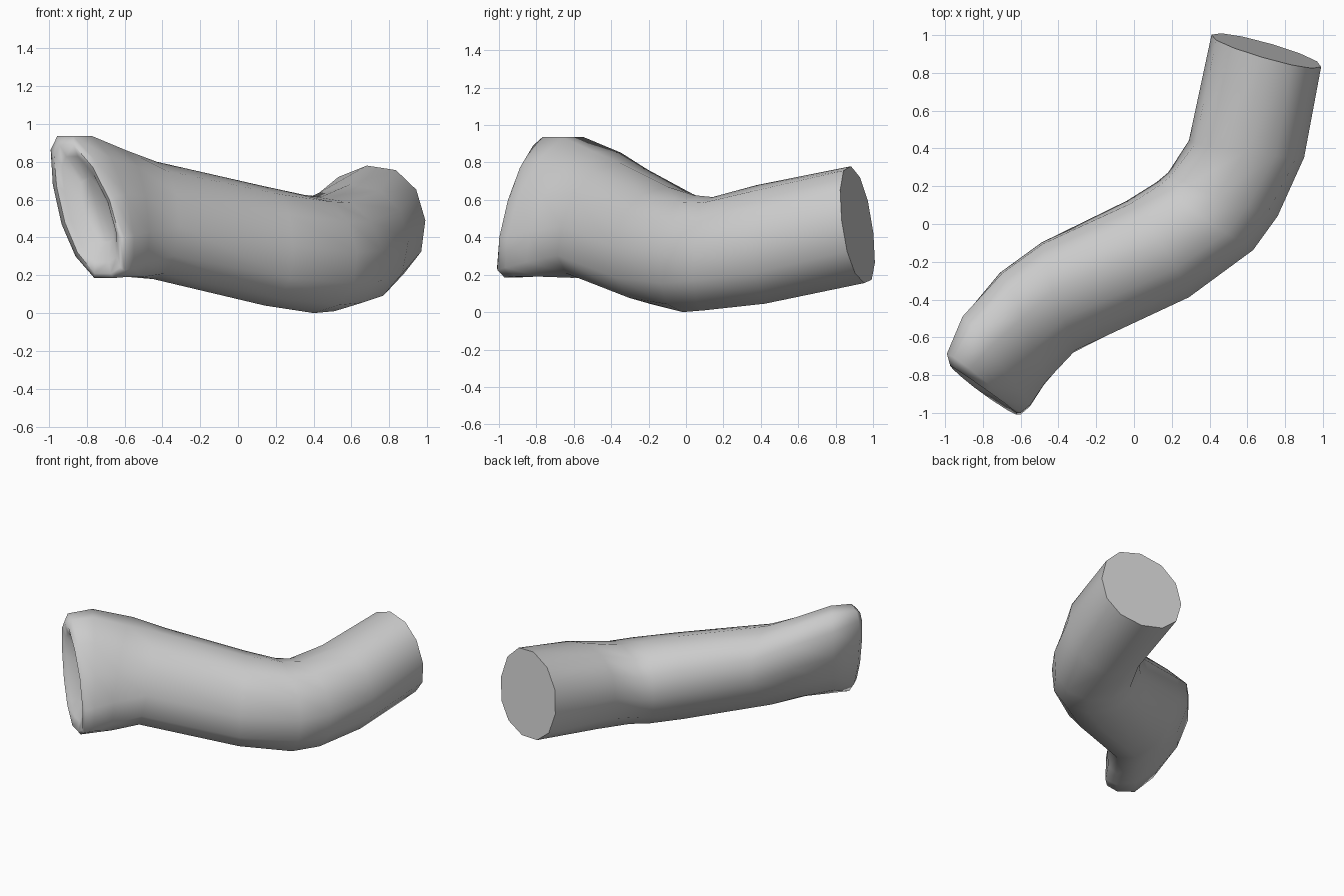
import bpy, bmesh, math
from mathutils import Vector

if "Cube" in bpy.data.objects:
    bpy.data.objects.remove(bpy.data.objects["Cube"])

SIDES = 12

# Each section along the tube: inner side, outer side, top, bottom
sections = [
    # cut end
    ((0.40, 1.00, 0.42), (0.98, 0.83, 0.49), (0.67, 0.88, 0.78), (0.72, 0.95, 0.155)),
    # bend
    ((0.28, 0.44, 0.36), (0.89, 0.35, 0.38), (0.58, 0.38, 0.68), (0.60, 0.42, 0.045)),
    ((0.17, 0.27, 0.31), (0.75, 0.04, 0.33), (0.43, 0.14, 0.615), (0.50, 0.10, 0.01)),
    ((0.11, 0.22, 0.31), (0.62, -0.14, 0.32), (0.34, 0.04, 0.625), (0.39, -0.02, 0.00)),
    # straight length
    ((-0.05, 0.12, 0.36), (0.28, -0.39, 0.35), (0.13, -0.10, 0.67), (0.13, -0.18, 0.04)),
    ((-0.50, -0.10, 0.48), (-0.32, -0.67, 0.46), (-0.44, -0.36, 0.80), (-0.46, -0.52, 0.18)),
    # flared, tilted mouth
    ((-0.72, -0.26, 0.58), (-0.48, -0.84, 0.43), (-0.60, -0.50, 0.86), (-0.58, -0.66, 0.19)),
    ((-0.92, -0.50, 0.64), (-0.56, -0.96, 0.41), (-0.78, -0.66, 0.935), (-0.70, -0.80, 0.19)),
    ((-0.99, -0.71, 0.68), (-0.61, -1.00, 0.40), (-0.88, -0.77, 0.935), (-0.77, -0.90, 0.185)),
    # rolled lip
    ((-0.97, -0.77, 0.67), (-0.635, -1.00, 0.40), (-0.88, -0.82, 0.89), (-0.77, -0.93, 0.21)),
]
MOUTH_IN = Vector((0.6, 0.8, 0.0))  # direction into the mouth


def rounded(t):
    # slightly squarer than a plain ellipse
    return math.copysign(abs(t) ** 0.93, t) if abs(t) > 1e-6 else 0.0


def add_ring(bm, section):
    inner, outer, top, bottom = (Vector(p) for p in section)
    mid_side, mid_up = (inner + outer) / 2, (top + bottom) / 2
    side, up = (outer - inner) / 2, (top - bottom) / 2
    ring = []
    for i in range(SIDES):
        a = 2 * math.pi * i / SIDES
        c, s = math.cos(a), math.sin(a)
        p = mid_side * c * c + mid_up * s * s + side * rounded(c) + up * rounded(s)
        # keep top and bottom the extremes on tilted sections
        p.z = min(max(p.z, bottom.z), top.z)
        ring.append(bm.verts.new(p))
    return ring


def inset_ring(bm, ring, scale, depth):
    centre = sum((v.co for v in ring), Vector()) / len(ring)
    return [bm.verts.new(centre + (v.co - centre) * scale + MOUTH_IN * depth) for v in ring]


# Bent tube lofted through the sections, then the recess inside the mouth
bm = bmesh.new()
rings = [add_ring(bm, s) for s in sections]
lip = rings[-1]
rings.append(inset_ring(bm, lip, 0.82, 0.02))
rings.append(inset_ring(bm, lip, 0.5, 0.09))
for a, b in zip(rings, rings[1:]):
    for i in range(SIDES):
        j = (i + 1) % SIDES
        bm.faces.new((a[i], a[j], b[j], b[i]))
bm.faces.new(rings[0])
bm.faces.new(rings[-1])
bmesh.ops.recalc_face_normals(bm, faces=bm.faces)

# Stand on the ground, centred
lo = [min(v.co[k] for v in bm.verts) for k in range(3)]
hi = [max(v.co[k] for v in bm.verts) for k in range(3)]
shift = Vector((-(lo[0] + hi[0]) / 2, -(lo[1] + hi[1]) / 2, -lo[2]))
bmesh.ops.translate(bm, verts=bm.verts, vec=shift)

mesh = bpy.data.meshes.new("bent_sleeve")
bm.to_mesh(mesh)
bm.free()
sleeve = bpy.data.objects.new("bent_sleeve", mesh)
bpy.context.collection.objects.link(sleeve)
bpy.context.view_layer.objects.active = sleeve
sleeve.select_set(True)
bpy.ops.object.shade_smooth_by_angle(angle=math.radians(70))
